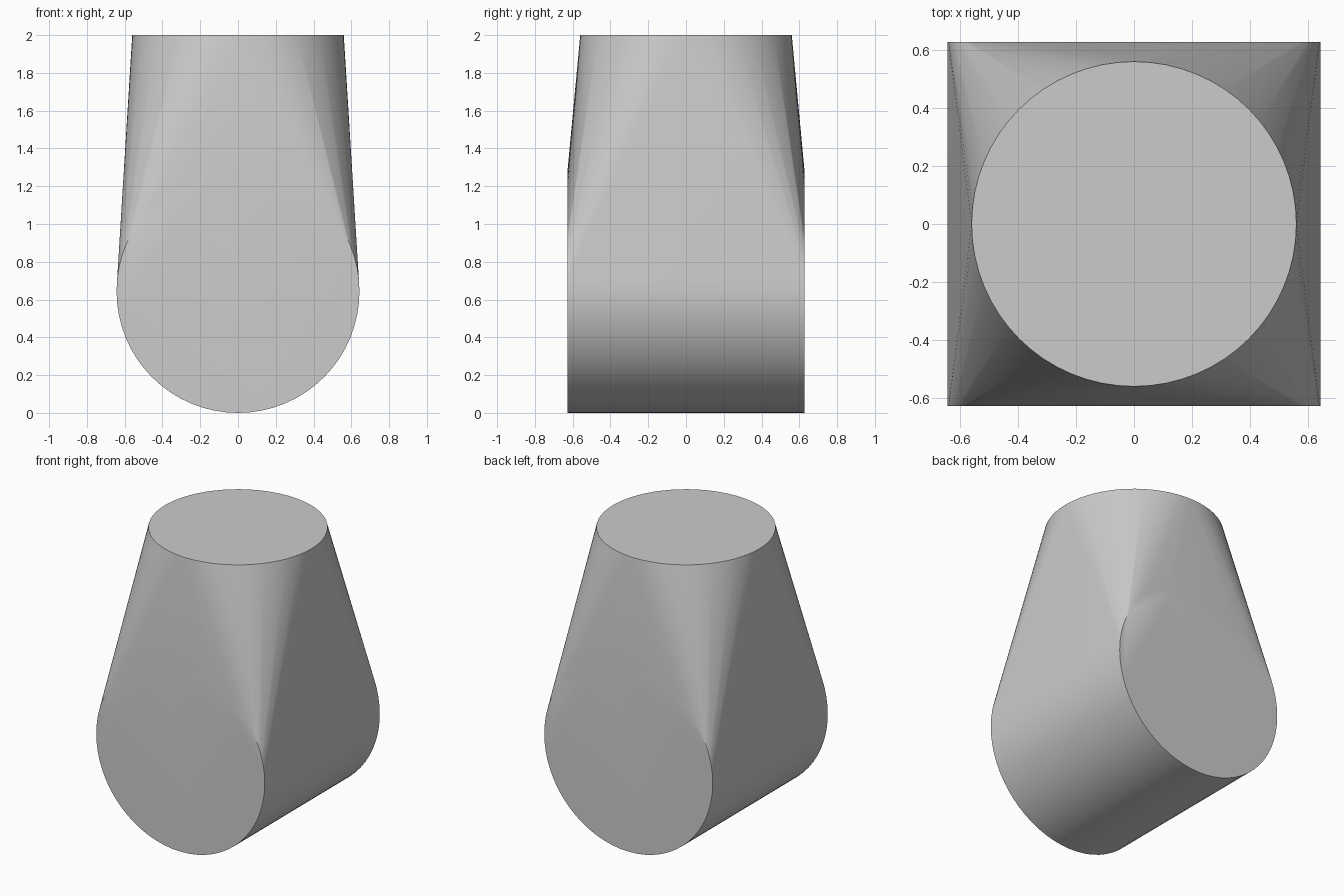
import bpy
import bmesh
import math
from mathutils import Vector

default_cube = bpy.data.objects.get("Cube")
if default_cube:
    bpy.data.objects.remove(default_cube, do_unlink=True)

SEGMENTS = 64
TOP_RADIUS, TOP_Z = 0.56, 2.0
DRUM_RADIUS, DRUM_HALF_LENGTH = 0.643, 0.627

grey = bpy.data.materials.new("light_grey")
grey.use_nodes = True
grey.diffuse_color = (0.6, 0.6, 0.6, 1)
grey.node_tree.nodes["Principled BSDF"].inputs["Base Color"].default_value = grey.diffuse_color


def add_ring(bm, centre, radius, u, v):
    """Ring of points in the plane spanned by u and v."""
    for i in range(SEGMENTS):
        a = math.tau * i / SEGMENTS
        bm.verts.new(centre + radius * (u * math.cos(a) + v * math.sin(a)))


X, Y, Z = Vector((1, 0, 0)), Vector((0, 1, 0)), Vector((0, 0, 1))
bm = bmesh.new()

# Round top rim
add_ring(bm, Z * TOP_Z, TOP_RADIUS, X, Y)

# Front and back rims of the lying drum
for side in (-1, 1):
    add_ring(bm, Z * DRUM_RADIUS + Y * side * DRUM_HALF_LENGTH, DRUM_RADIUS, X, Z)

# Skin stretched around the three rims, with flat areas merged
bmesh.ops.convex_hull(bm, input=bm.verts[:])
bmesh.ops.dissolve_limit(bm, angle_limit=math.radians(0.1),
                         verts=bm.verts[:], edges=bm.edges[:])
bmesh.ops.recalc_face_normals(bm, faces=bm.faces[:])

mesh = bpy.data.meshes.new("tapered_body")
bm.to_mesh(mesh)
bm.free()
mesh.materials.append(grey)
body = bpy.data.objects.new("tapered_body", mesh)
bpy.context.collection.objects.link(body)

# Smooth skin with crisp rims
bpy.ops.object.select_all(action="DESELECT")
body.select_set(True)
bpy.context.view_layer.objects.active = body
bpy.ops.object.shade_smooth_by_angle(angle=math.radians(30))
